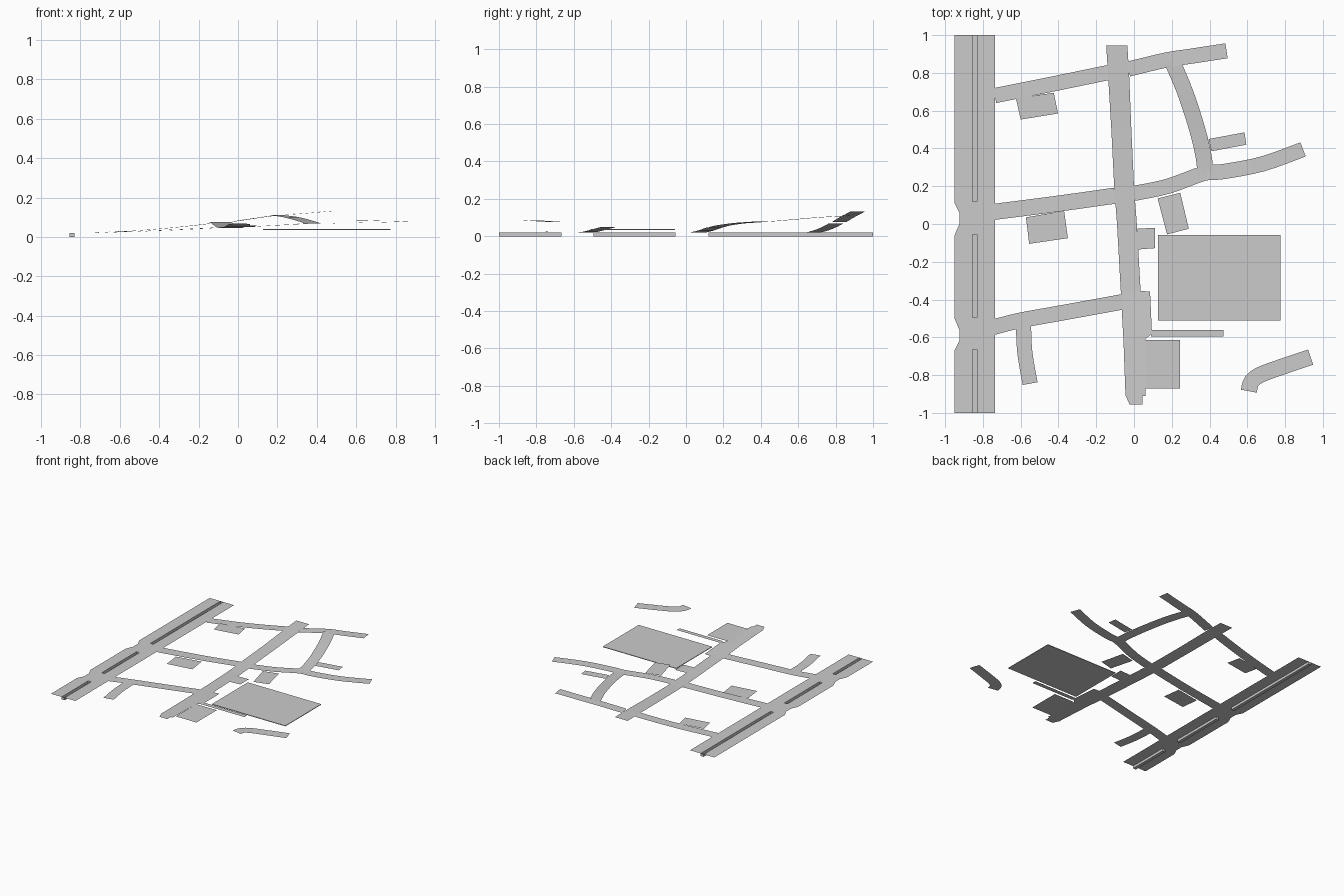
import bpy
from mathutils import Vector
from mathutils.geometry import interpolate_bezier

if "Cube" in bpy.data.objects:
    bpy.data.objects.remove(bpy.data.objects["Cube"])


def mesh(name, verts, faces):
    me = bpy.data.meshes.new(name)
    me.from_pydata([tuple(v) for v in verts], [], faces)
    me.update()
    ob = bpy.data.objects.new(name, me)
    bpy.context.collection.objects.link(ob)
    return ob


def strip(name, rows):
    """Sheet from rows of (left point, right point)."""
    verts = [p for r in rows for p in r]
    faces = [(2*i, 2*i+2, 2*i+3, 2*i+1) for i in range(len(rows)-1)]
    ob = mesh(name, verts, faces)
    if ob.data.polygons[0].normal.z < 0:
        ob.data.flip_normals()
    return ob


def smooth(pts, n=5):
    """Smooth path through the points."""
    p = [Vector(q) for q in pts]
    tan = [(p[min(i+1, len(p)-1)] - p[max(i-1, 0)]) / 2 for i in range(len(p))]
    out = []
    for i in range(len(p)-1):
        out += interpolate_bezier(p[i], p[i]+tan[i]/3, p[i+1]-tan[i+1]/3, p[i+1], n)[:-1]
    return out + [p[-1]]


def road(name, pts, width, curved=True):
    path = smooth(pts) if curved else [Vector(q) for q in pts]
    rows = []
    for i, c in enumerate(path):
        d = path[min(i+1, len(path)-1)] - path[max(i-1, 0)]
        s = Vector((-d.y, d.x, 0)).normalized() * width / 2
        rows.append((c+s, c-s))
    return strip(name, rows)


def lane_lines(name, a, b, gap=0.016):
    """Three fine painted lines lying just above the road."""
    a, b = Vector(a), Vector(b)
    side = Vector((a.y-b.y, b.x-a.x, 0)).normalized()
    for k in (-1, 0, 1):
        o = side*gap*k + Vector((0, 0, 0.001))
        road(f"{name}_{k+2}", (a+o, b+o), 0.003, False)


def lot(name, corners, z, thick=0.0):
    n = len(corners)
    top = [(x, y, z) for x, y in corners]
    if not thick:
        return mesh(name, top, [tuple(range(n))])
    low = [(x, y, z-thick) for x, y in corners]
    sides = [(i, n+i, n+(i+1) % n, (i+1) % n) for i in range(n)]
    return mesh(name, top+low, [tuple(range(n)), tuple(range(2*n-1, n-1, -1))]+sides)


def rect(x0, y0, x1, y1):
    return [(x0, y0), (x1, y0), (x1, y1), (x0, y1)]


# highway: two carriageways, crossing pads and sunken median troughs
Z, M0, M1 = 0.02, -0.856, -0.830
edge = [(-1, -.95), (-.67, -.95), (-.62, -.925), (-.56, -.925), (-.5, -.95),
        (-.06, -.95), (0, -.925), (.06, -.925), (.11, -.95), (1, -.95)]
strip("highway_west_lanes", [((x, y, Z), (M0, y, Z)) for y, x in edge])
strip("highway_east_lanes", [((M1, y, Z), (-.735, y, Z)) for y in (-1, 1)])
for i, (a, b) in enumerate([(-.665, -.495), (-.055, .12)]):
    lot(f"highway_crossing_{i+1}", rect(M0, a, M1, b), Z)
for i, (a, b) in enumerate([(-1, -.665), (-.495, -.055), (.12, 1)]):
    v = [(x, y, z) for z in (0, Z) for x, y in rect(M0, a, M1, b)]
    mesh(f"median_trough_{i+1}", v,
         [(0, 1, 2, 3), (0, 4, 5, 1), (1, 5, 6, 2), (2, 6, 7, 3), (3, 7, 4, 0)])

# main avenue with turning bay at the south end: y, left x, right x, z
avenue = [(.945, -.147, -.035, .076), (.8, -.138, -.026, .071), (.5, -.12, -.014, .057),
          (.2, -.105, 0, .047), (0, -.09, .015, .044), (-.355, -.07, .035, .05),
          (-.357, -.07, .085, .05), (-.58, -.058, .095, .058), (-.61, -.056, .06, .059),
          (-.91, -.045, .06, .066), (-.912, -.042, .045, .066), (-.955, -.024, .045, .067)]
strip("main_avenue", [((l, y, z), (r, y, z)) for y, l, r, z in avenue])

# cross streets
road("north_street_west", [(-.737, .68, .02), (-.5, .727, .033), (-.3, .768, .05),
                           (-.13, .803, .069)], .08)
road("north_street_east", [(-.03, .82, .077), (.17, .868, .106), (.3, .888, .116),
                           (.49, .917, .132)], .08)
road("middle_street_west", [(-.75, .063, .02), (-.4, .108, .031), (-.1, .15, .046)], .085)
road("middle_street_east", [(0, .162, .048), (.18, .2, .058), (.37, .268, .068),
                            (.47, .277, .069), (.68, .318, .073), (.895, .395, .078)], .08)
road("south_street", [(-.765, -.552, .02), (-.61, -.512, .024), (-.39, -.472, .034),
                      (-.06, -.412, .05)], .082)
road("south_branch", [(-.585, -.53, .025), (-.578, -.68, .026), (-.55, -.845, .028)], .08)
road("curved_link_road", [(.2, .865, .11), (.27, .7, .1), (.335, .5, .083),
                          (.37, .35, .072), (.377, .26, .068)], .085)
road("detached_bend", [(.608, -.885, .086), (.622, -.835, .085), (.67, -.798, .083),
                       (.78, -.757, .08), (.935, -.705, .077)], .085)

# lots, driveways and side path
lot("north_parking", [(-.6, .553), (-.402, .585), (-.425, .695), (-.625, .665)], .033)
lot("middle_parking", [(-.555, -.105), (-.35, -.075), (-.37, .07), (-.572, .035)], .022)
lot("large_plot", rect(.127, -.51, .775, -.058), .039, .005)
lot("south_plot", rect(.06, -.87, .243, -.613), .06)
lot("side_path", rect(.09, -.595, .473, -.56), .06)
lot("small_driveway", [(.02, -.135), (.11, -.128), (.11, -.02), (.018, -.025)], .045)
lot("hill_driveway", [(.175, -.055), (.29, -.025), (.245, .165), (.125, .135)], .055)
lot("east_driveway", [(.41, .385), (.595, .42), (.585, .485), (.395, .45)], .078)

# painted lane lines near the junctions
lane_lines("north_west_lines", (-.715, .685, .0215), (-.45, .737, .0365))
lane_lines("north_mid_lines", (-.03, .82, .078), (.165, .867, .1065))
lane_lines("north_east_lines", (.24, .88, .113), (.47, .914, .131))
lane_lines("south_lines", (-.765, -.552, .021), (-.62, -.514, .025))
lane_lines("middle_lines", (.21, .212, .061), (.365, .266, .0685))
lane_lines("bend_lines", (.68, -.794, .083), (.9, -.717, .0785))

# small drain covers
for i, (x, y, z) in enumerate([(-.92, .6, .02), (-.2, .805, .063), (-.105, .64, .065),
                               (-.08, .22, .048), (-.005, .14, .047), (-.05, -.35, .05),
                               (.22, .76, .107), (.53, .31, .071), (.84, .39, .077),
                               (-.58, -.79, .028), (.65, -.825, .084)]):
    lot(f"drain_cover_{i+1}", rect(x-.004, y-.004, x+.004, y+.004), z+.001)
